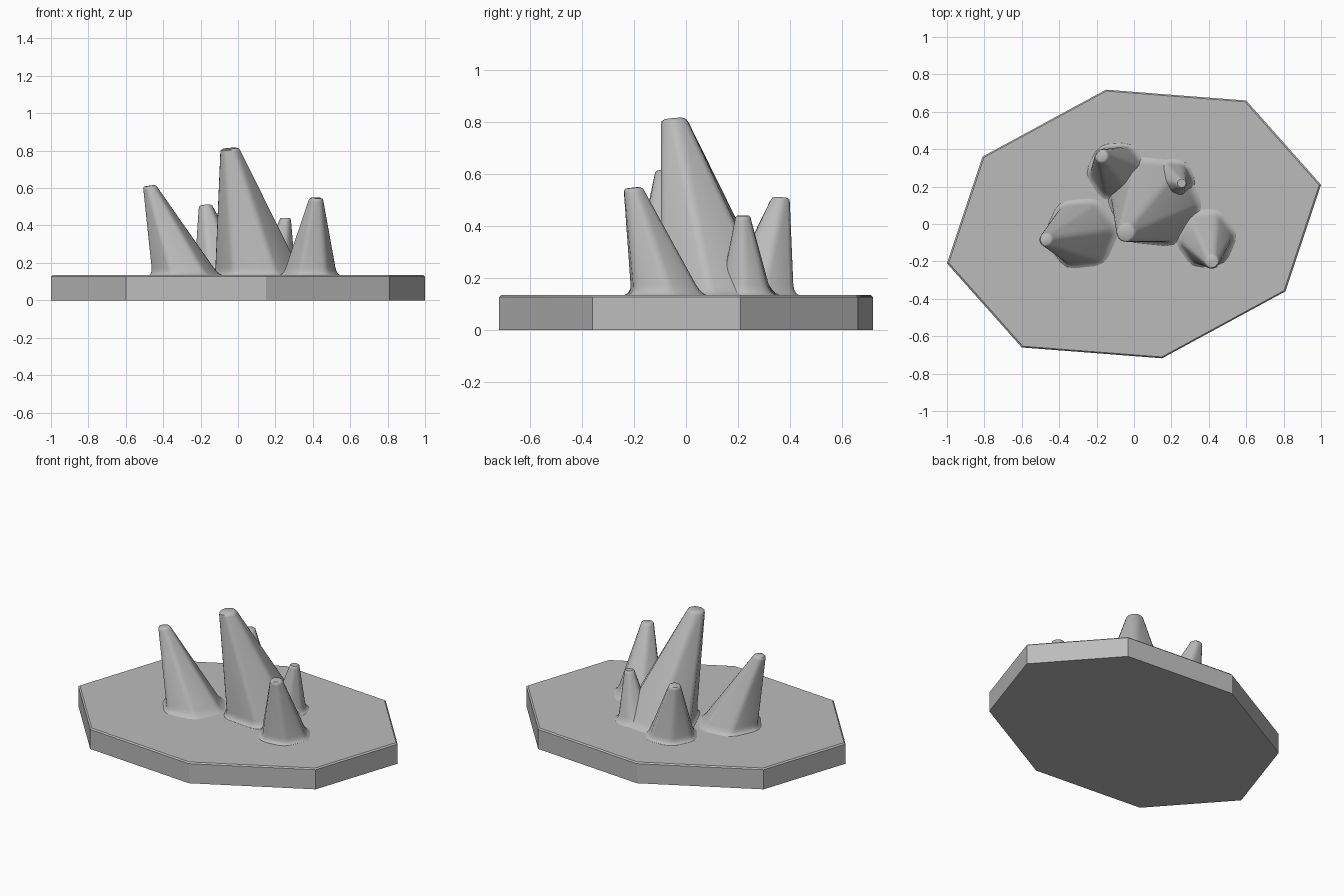
import bpy, bmesh, math
from mathutils import Vector

if "Cube" in bpy.data.objects:
    bpy.data.objects.remove(bpy.data.objects["Cube"], do_unlink=True)

grey = bpy.data.materials.new("stone grey")
grey.use_nodes = True
colour = (0.5, 0.5, 0.5, 1)
grey.diffuse_color = colour
grey.node_tree.nodes["Principled BSDF"].inputs["Base Color"].default_value = colour

TOP = 0.135  # upper face of the slab


def finish(name, bm, angle):
    bmesh.ops.recalc_face_normals(bm, faces=bm.faces)
    mesh = bpy.data.meshes.new(name)
    bm.to_mesh(mesh)
    bm.free()
    mesh.materials.append(grey)
    obj = bpy.data.objects.new(name, mesh)
    bpy.context.collection.objects.link(obj)
    bpy.ops.object.select_all(action='DESELECT')
    obj.select_set(True)
    bpy.context.view_layer.objects.active = obj
    bpy.ops.object.shade_smooth_by_angle(angle=math.radians(angle))
    return obj


def loft(bm, rings):
    """Skin a stack of equal rings and close both ends."""
    loops = [[bm.verts.new(p) for p in ring] for ring in rings]
    n = len(loops[0])
    for a, b in zip(loops, loops[1:]):
        for i in range(n):
            j = (i + 1) % n
            bm.faces.new((a[i], a[j], b[j], b[i]))
    bm.faces.new(loops[0][::-1])
    bm.faces.new(loops[-1])


def hexagon(centre, radius, turn, round_off, lean):
    """Hexagon with rounded corners, tipped towards the lean direction."""
    corners = [Vector((math.cos(turn + k * math.pi / 3),
                       math.sin(turn + k * math.pi / 3), 0)) * radius
               for k in range(6)]
    ring = []
    for k, c in enumerate(corners):
        before = (corners[k - 1] - c).normalized() * round_off
        after = (corners[(k + 1) % 6] - c).normalized() * round_off
        for p in (c + before, c + (before + after) * 0.3, c + after):
            ring.append(centre + p + Vector((0, 0, -p.dot(lean))))
    return ring


def spike(name, base, radius, tip, height, tip_radius, turn):
    bm = bmesh.new()
    foot = Vector((*base, TOP))
    head = Vector((*tip, height))
    axis = head - foot
    lean = Vector((axis.x, axis.y, 0)) / axis.z * 0.35
    flat = Vector((0, 0, 0))
    turn = math.radians(turn)
    rings = [hexagon(foot - Vector((0, 0, 0.04)), radius + 0.025, turn, 0.04, flat)]
    # flared foot
    for rise, flare in ((0, 0.025), (0.007, 0.012), (0.02, 0.004), (0.04, 0)):
        t = rise / axis.z
        r = radius + (tip_radius - radius) * t + flare
        rings.append(hexagon(foot + axis * t, r, turn, 0.022 + flare, flat))
    # softened tip
    for drop, shrink in ((0.022, 1), (0.009, 0.9), (0.003, 0.72)):
        rings.append(hexagon(head - axis.normalized() * drop, tip_radius * shrink,
                             turn, tip_radius * 0.3, lean))
    loft(bm, rings)
    finish(name, bm, 40)


# Slab: half of the outline, repeated by a half turn
half = [(1, 0.21), (0.6, 0.66), (-0.15, 0.718), (-0.81, 0.36)]
outline = half + [(-x, -y) for x, y in half]
bm = bmesh.new()
loft(bm, [[(x * s, y * s, z) for x, y in outline]
          for z, s in ((0, 1), (TOP - 0.008, 1), (TOP, 0.99))])
finish("base_slab", bm, 30)

# Spikes: base centre, base radius, tip centre, height, tip radius, turn
spike("main_spike", (0.11, 0.12), 0.24, (-0.045, -0.048), 0.815, 0.06, -6)
spike("right_spike", (-0.28, -0.05), 0.185, (-0.475, -0.085), 0.615, 0.043, 6)
spike("back_spike", (-0.09, 0.28), 0.15, (-0.175, 0.365), 0.512, 0.044, 4)
spike("left_spike", (0.385, -0.075), 0.15, (0.418, -0.205), 0.55, 0.045, 6)
spike("small_spike", (0.205, 0.23), 0.11, (0.255, 0.218), 0.443, 0.036, -6)
